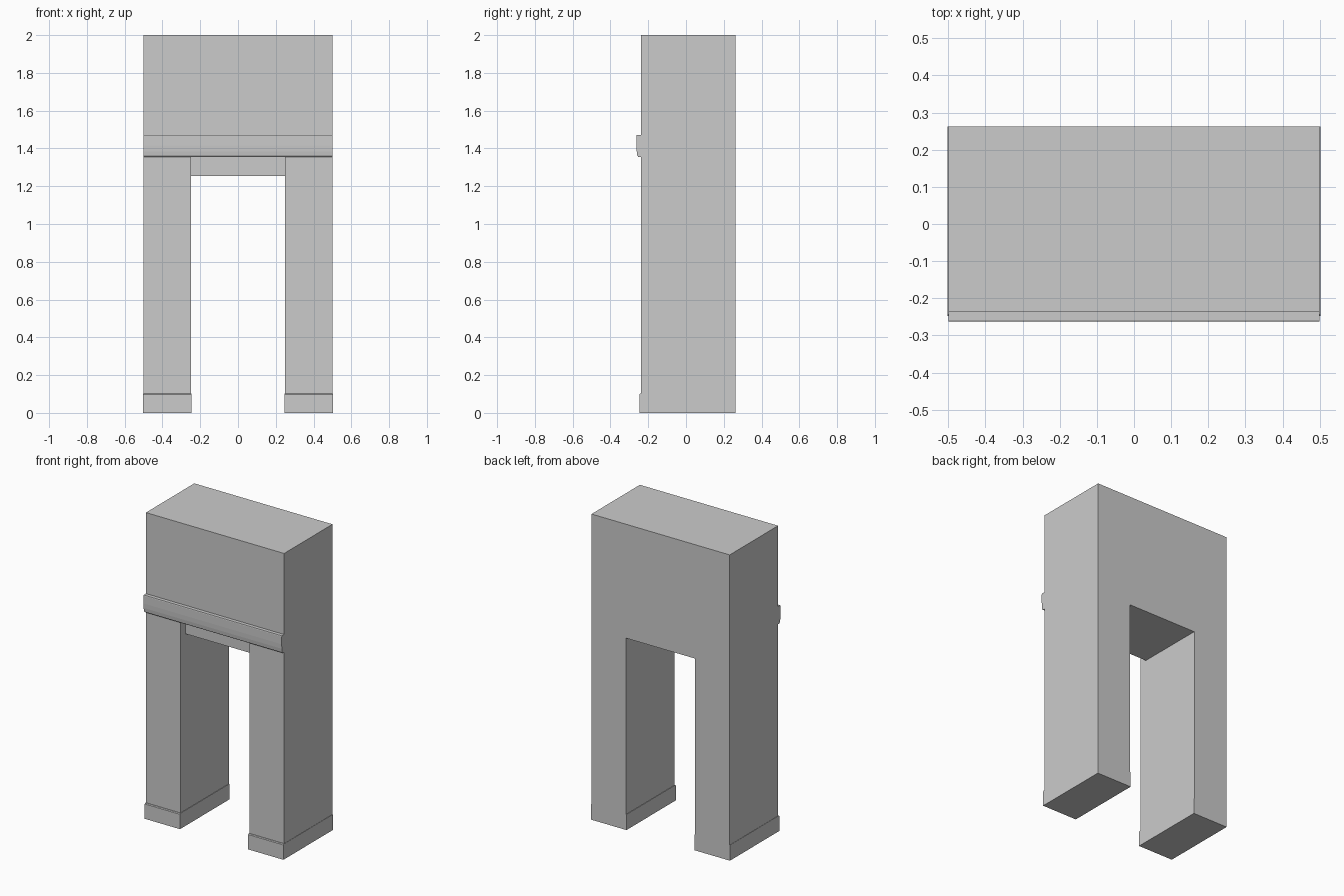
import bpy, bmesh

if "Cube" in bpy.data.objects:
    bpy.data.objects.remove(bpy.data.objects["Cube"])

FRONT, BACK = -0.2375, 0.2625


def extrude_profile(name, pts, offset):
    """Close a planar outline and extrude it along offset."""
    bm = bmesh.new()
    face = bm.faces.new([bm.verts.new(p) for p in pts])
    out = bmesh.ops.extrude_face_region(bm, geom=[face])
    verts = [v for v in out["geom"] if isinstance(v, bmesh.types.BMVert)]
    bmesh.ops.translate(bm, verts=verts, vec=offset)
    bmesh.ops.recalc_face_normals(bm, faces=bm.faces)
    mesh = bpy.data.meshes.new(name)
    bm.to_mesh(mesh)
    bm.free()
    obj = bpy.data.objects.new(name, mesh)
    bpy.context.collection.objects.link(obj)
    return obj


def box(name, x, y, z):
    pts = [(x[0], y[0], z[0]), (x[1], y[0], z[0]), (x[1], y[0], z[1]), (x[0], y[0], z[1])]
    return extrude_profile(name, pts, (0, y[1] - y[0], 0))


def cut(target, cutter):
    mod = target.modifiers.new("cut", 'BOOLEAN')
    mod.operation = 'DIFFERENCE'
    mod.solver = 'EXACT'
    mod.object = cutter
    bpy.context.view_layer.objects.active = target
    bpy.ops.object.modifier_apply(modifier=mod.name)
    bpy.data.objects.remove(cutter)


# Wall with a doorway and a shallow recess above it
wall = box("doorway_wall", (-0.5, 0.5), (FRONT, BACK), (0, 2))
cut(wall, box("doorway_cutter", (-0.25, 0.25), (-0.5, 0.5), (-0.1, 1.255)))
cut(wall, box("lintel_recess_cutter", (-0.25, 0.25), (-0.5, FRONT + 0.05), (1.1, 1.355)))

# Moulding across the front, eased at its lower edge
profile = [(FRONT + 0.003, 1.355), (-0.252, 1.355), (-0.258, 1.362), (-0.261, 1.385),
           (-0.2625, 1.415), (-0.2625, 1.465), (-0.261, 1.47), (FRONT + 0.003, 1.47)]
extrude_profile("front_moulding", [(-0.5, y, z) for y, z in profile], (1, 0, 0))

# Skirting wrapped round the foot of each leg, with a chamfered front top edge
skirt = [(BACK, 0), (-0.247, 0), (-0.247, 0.097), (-0.243, 0.102), (BACK, 0.102)]
for side, x in (("left", -0.502), ("right", 0.247)):
    extrude_profile(side + "_skirting", [(x, y, z) for y, z in skirt], (0.255, 0, 0))
